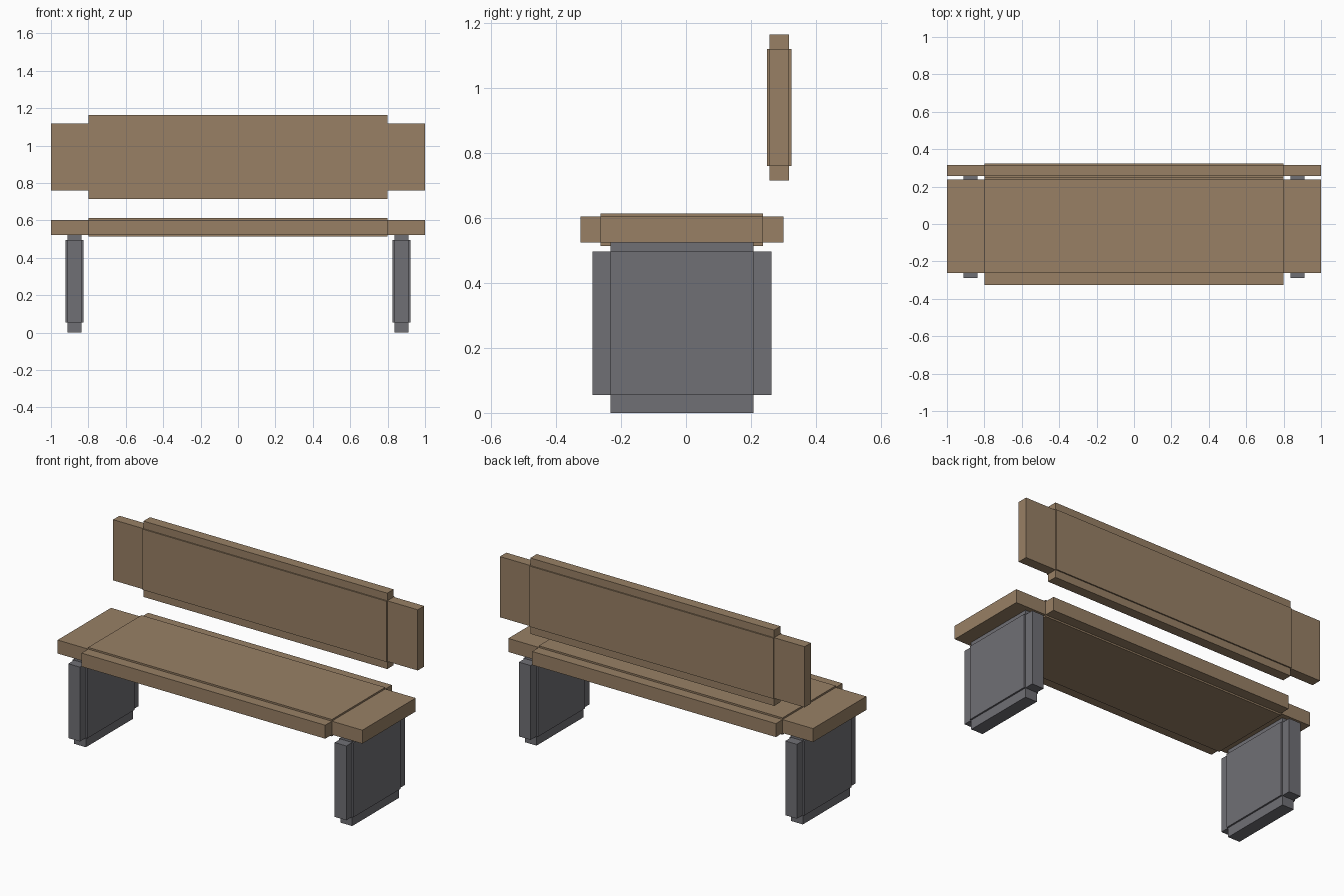
import bpy
import bmesh
from mathutils import Matrix, Vector

default_cube = bpy.data.objects.get("Cube")
if default_cube:
    bpy.data.objects.remove(default_cube, do_unlink=True)


def make_material(name, rgb):
    mat = bpy.data.materials.new(name)
    mat.use_nodes = True
    color = (*rgb, 1.0)
    mat.diffuse_color = color
    mat.node_tree.nodes["Principled BSDF"].inputs["Base Color"].default_value = color
    return mat


INSET = 0.8  # each slab's notched corners start at this share of its half size


def stepped_slab(name, center, size, mat):
    """Three crossed boxes, each reaching full size along one axis only."""
    bm = bmesh.new()
    for axis in range(3):
        dims = Vector(size) * INSET
        dims[axis] = size[axis]
        matrix = Matrix.Translation(center) @ Matrix.Diagonal((*dims, 1.0))
        bmesh.ops.create_cube(bm, size=1.0, matrix=matrix)
    mesh = bpy.data.meshes.new(name)
    bm.to_mesh(mesh)
    bm.free()
    mesh.materials.append(mat)
    obj = bpy.data.objects.new(name, mesh)
    bpy.context.collection.objects.link(obj)
    return obj


wood = make_material("brown wood", (0.314, 0.216, 0.130))
metal = make_material("grey metal", (0.162, 0.160, 0.178))

# Seat and floating backrest
stepped_slab("seat", (0, -0.0125, 0.5635), (2.0, 0.625, 0.1), wood)
stepped_slab("backrest", (0, 0.2865, 0.9395), (2.0, 0.075, 0.45), wood)

# Pair of slab legs, their tops sunk into the seat
for side, x in (("left", 0.874), ("right", -0.874)):
    stepped_slab(f"{side}_leg", (x, -0.0125, 0.2755), (0.096, 0.55, 0.551), metal)
